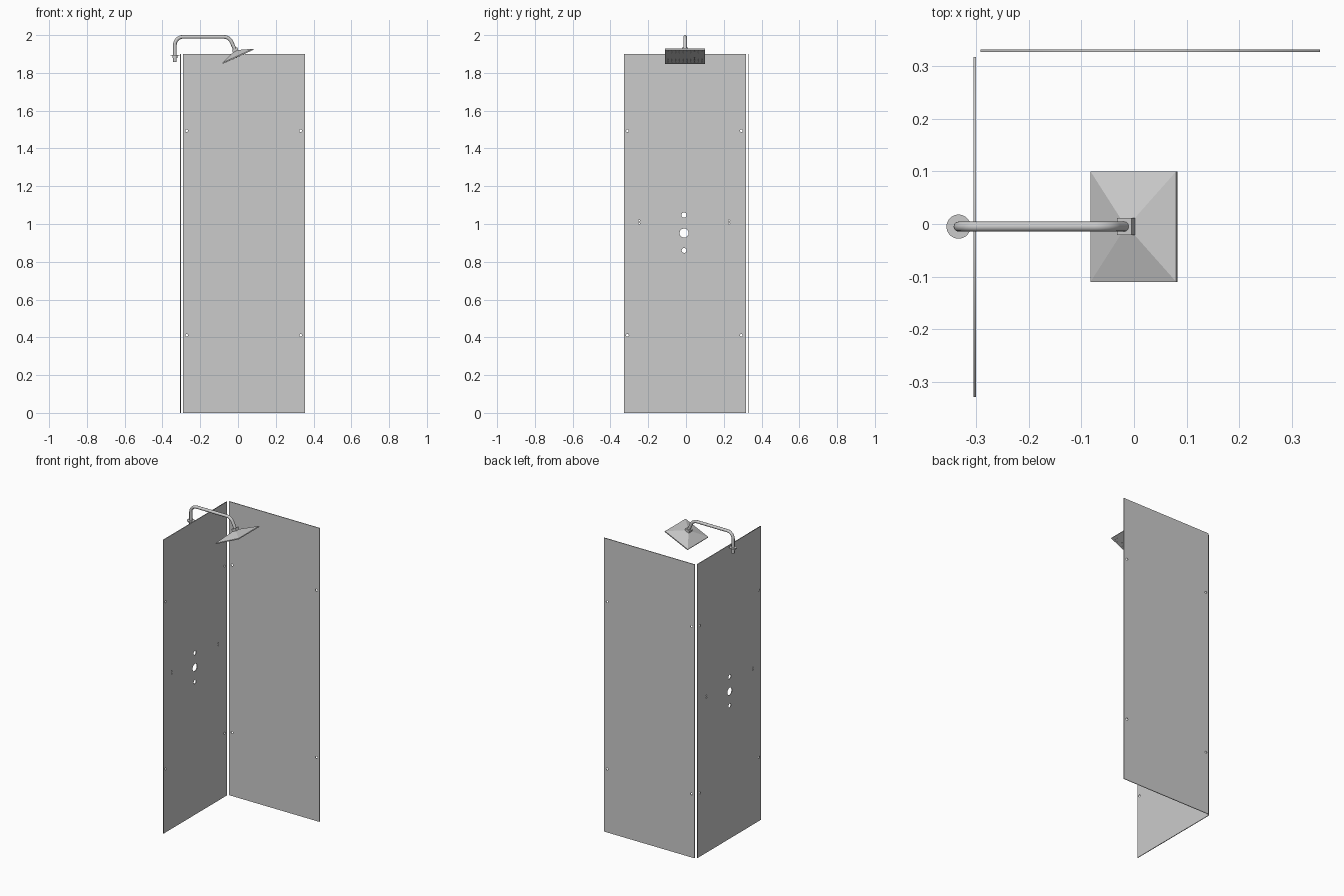
import bpy, bmesh
from math import radians, cos, sin, pi, tan
from mathutils import Vector, Matrix

if "Cube" in bpy.data.objects:
    bpy.data.objects.remove(bpy.data.objects["Cube"])

YC = -0.005          # centre line of the shower arm
TILT = radians(24.5)


def to_mesh(ob):
    bpy.ops.object.select_all(action='DESELECT')
    ob.select_set(True)
    bpy.context.view_layer.objects.active = ob
    bpy.ops.object.convert(target='MESH')
    ob = bpy.context.object
    bm = bmesh.new()
    bm.from_mesh(ob.data)
    bmesh.ops.remove_doubles(bm, verts=bm.verts, dist=1e-5)
    bmesh.ops.recalc_face_normals(bm, faces=bm.faces)
    bm.to_mesh(ob.data)
    bm.free()
    return ob


def add_curve(name, dims, loops, cyclic):
    cu = bpy.data.curves.new(name, 'CURVE')
    cu.dimensions = dims
    for pts in loops:
        sp = cu.splines.new('POLY')
        sp.points.add(len(pts) - 1)
        for p, co in zip(sp.points, pts):
            p.co = (*co, 1)
        sp.use_cyclic_u = cyclic
    ob = bpy.data.objects.new(name, cu)
    bpy.context.collection.objects.link(ob)
    return ob


def panel(name, u0, u1, holes, loc, rot):
    """Thin upright sheet with round holes (u, z, radius)."""
    loops = [[(u0, 0, 0), (u1, 0, 0), (u1, 1.9, 0), (u0, 1.9, 0)]]
    for u, v, r in holes:
        n = 24
        loops.append([(u + r * cos(2 * pi * i / n), v + r * sin(2 * pi * i / n), 0)
                      for i in range(n)])
    ob = add_curve(name, '2D', loops, True)
    ob.data.fill_mode = 'BOTH'
    ob.data.extrude = 0.0023
    ob.location, ob.rotation_euler = loc, rot
    return to_mesh(ob)


def bm_object(name, bm, mat=None):
    me = bpy.data.meshes.new(name)
    bmesh.ops.recalc_face_normals(bm, faces=bm.faces)
    bm.to_mesh(me)
    bm.free()
    ob = bpy.data.objects.new(name, me)
    bpy.context.collection.objects.link(ob)
    if mat:
        ob.matrix_world = mat
    return ob


def smooth(ob):
    bpy.ops.object.select_all(action='DESELECT')
    ob.select_set(True)
    bpy.context.view_layer.objects.active = ob
    bpy.ops.object.shade_smooth_by_angle(angle=radians(35))


# Wall panels with fixing holes and mixer openings
q = pi / 2
panel("back_panel", -0.292, 0.354,
      [(u, z, 0.007) for u in (-0.272, 0.332) for z in (0.411, 1.493)],
      (0, 0.3295, 0), (q, 0, 0))
side_holes = [(u, z, 0.007) for u in (-0.31, 0.293) for z in (0.411, 1.493)]
side_holes += [(-0.01, 1.047, 0.014), (-0.01, 0.952, 0.024), (-0.01, 0.86, 0.013)]
side_holes += [(u, z, 0.004) for u in (-0.247, 0.228) for z in (1.003, 1.018)]
panel("side_panel", -0.329, 0.318, side_holes, (-0.3035, 0, 0), (q, 0, q))


# Bent shower arm
def fillet(a, b, c, r, n=10):
    """Arc that rounds corner b between a and c."""
    d1, d2 = (a - b).normalized(), (c - b).normalized()
    half = d1.angle(d2) / 2
    centre = b + (d1 + d2).normalized() * (r / sin(half))
    s = b + d1 * (r / tan(half)) - centre
    e = b + d2 * (r / tan(half)) - centre
    total = s.angle(e)
    return [centre + (s * sin(total * (1 - i / n)) + e * sin(total * i / n)) / sin(total)
            for i in range(n + 1)]


up = Vector((-sin(TILT), 0, cos(TILT)))
head_c = Vector((0.0, YC, 1.888))
end = head_c + up * 0.043
z_top = 1.9905
corner2 = end + up * ((z_top - end.z) / up.z)
start = Vector((-0.334, YC, 1.857))
corner1 = Vector((-0.334, YC, z_top))
path = [start, *fillet(start, corner1, corner2, 0.042),
        *fillet(corner1, corner2, end, 0.045), end]
arm = add_curve("shower_arm", '3D', [path], False)
arm.data.bevel_depth = 0.0095
arm.data.bevel_resolution = 4
arm.data.use_fill_caps = True
smooth(to_mesh(arm))

# Collar at the foot of the arm
bm = bmesh.new()
for r1, r2, h, z in ((0.023, 0.023, 0.004, 1.893), (0.013, 0.013, 0.012, 1.885)):
    bmesh.ops.create_cone(bm, cap_ends=True, segments=32, radius1=r1, radius2=r2,
                          depth=h, matrix=Matrix.Translation((-0.334, YC, z)))
smooth(bm_object("arm_flange", bm))

# Tilted shower head: thin rim, pyramid back
tilt = Matrix.Translation(head_c) @ Matrix.Rotation(-TILT, 4, 'Y')
bm = bmesh.new()
rings = []
for hx, hy, z in ((0.0895, 0.105, -0.003), (0.0895, 0.105, 0.003), (0.014, 0.015, 0.030)):
    rings.append([bm.verts.new((sx * hx, sy * hy, z))
                  for sx, sy in ((-1, -1), (1, -1), (1, 1), (-1, 1))])
bm.faces.new(rings[0])
bm.faces.new(rings[-1])
for a, b in zip(rings, rings[1:]):
    for i in range(4):
        j = (i + 1) % 4
        bm.faces.new((a[i], a[j], b[j], b[i]))
bm_object("shower_head", bm, tilt)

# Square connector between head and arm
bm = bmesh.new()
bmesh.ops.create_cube(bm, size=1, matrix=Matrix.Translation((0, 0, 0.037))
                      @ Matrix.Diagonal((0.031, 0.032, 0.016, 1)))
bm_object("head_connector", bm, tilt)

# Spray nozzles under the head
bm = bmesh.new()
for i in range(8):
    for k in range(10):
        loc = ((i - 3.5) * 0.02, (k - 4.5) * 0.02, -0.0035)
        bmesh.ops.create_cone(bm, cap_ends=True, segments=8, radius1=0.0015,
                              radius2=0.002, depth=0.002,
                              matrix=Matrix.Translation(loc))
bm_object("spray_nozzles", bm, tilt)
